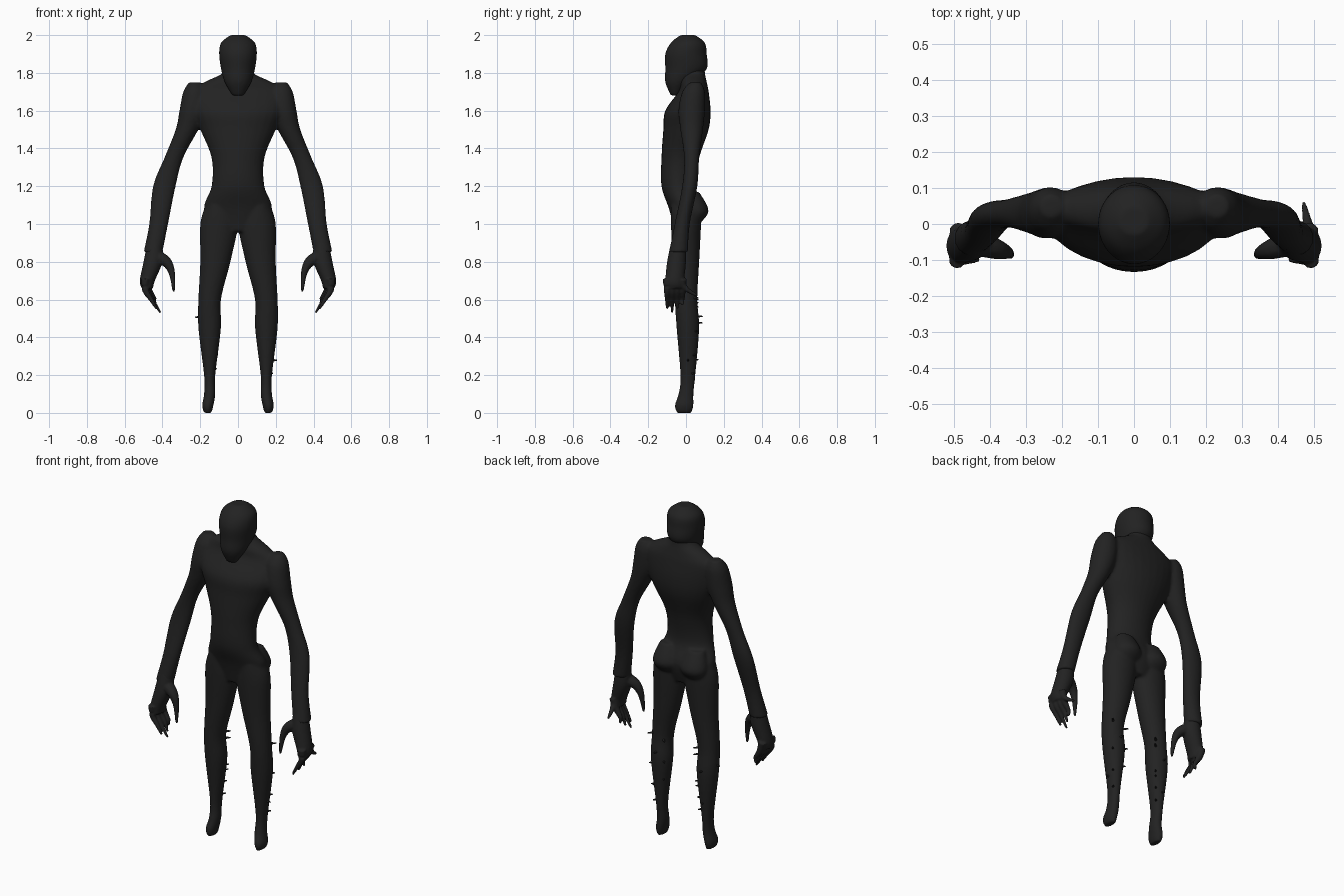
import bpy
import bmesh
import random
from math import cos, sin, tau
from mathutils import Vector

random.seed(4)
if "Cube" in bpy.data.objects:
    bpy.data.objects.remove(bpy.data.objects["Cube"])

# One dark colour for the whole figure
color = (.016, .016, .016, 1)
skin = bpy.data.materials.new("charcoal skin")
skin.use_nodes = True
skin.diffuse_color = color
skin.node_tree.nodes["Principled BSDF"].inputs["Base Color"].default_value = color


def spline(points, steps=5):
    """Smooth curve passing through every point, in any number of dimensions."""
    points = [Vector(point) for point in points]
    padded = [points[0]] + points + [points[-1]]
    curve = []
    for before, start, end, after in zip(padded, padded[1:], padded[2:], padded[3:]):
        leave, arrive = (end - before) / 2, (after - start) / 2
        for step in range(steps):
            t = step / steps
            bend = leave * (1 - t) - arrive * t
            blend = t * t * (3 - 2 * t)
            straight = start + (end - start) * blend
            slope = (leave * (1 - t) - arrive * t) * t * (1 - t)
            curve.append(straight + slope)
    return curve + [points[-1]]


def bridge(bm, rings):
    """Skin a list of vertex rings and cap both ends."""
    for lower, upper in zip(rings, rings[1:]):
        for i in range(len(lower)):
            bm.faces.new((lower[i - 1], lower[i], upper[i], upper[i - 1]))
    bm.faces.new(rings[0])
    bm.faces.new(rings[-1])


def loft(bm, sections, side=1, count=28):
    """Stack level ellipses given as height, centre x, centre y, half width, half depth."""
    rings = []
    for height, x, y, wide, deep in spline(sections):
        angles = [tau * i / count for i in range(count)]
        rings.append([bm.verts.new((side * x + wide * cos(angle), y + deep * sin(angle), height))
                      for angle in angles])
    bridge(bm, rings)


def tube(bm, path, thick, thin, side=1, count=10):
    """Round tube that tapers along a curved path."""
    points = [Vector((side * x, y, z)) for x, y, z in spline(path)]
    last = len(points) - 1
    rings = []
    for k, point in enumerate(points):
        direction = points[min(k + 1, last)] - points[max(k - 1, 0)]
        turn = direction.to_track_quat('Z', 'Y')
        radius = thick + (thin - thick) * k / last
        angles = [tau * i / count for i in range(count)]
        rings.append([bm.verts.new(point + turn @ Vector((cos(angle), sin(angle), 0)) * radius)
                      for angle in angles])
    bridge(bm, rings)


def finish(name, bm, voxel, iterations):
    """Turn the lofts into one object, fused and softened like a sculpt."""
    bmesh.ops.recalc_face_normals(bm, faces=bm.faces[:])
    mesh = bpy.data.meshes.new(name)
    bm.to_mesh(mesh)
    bm.free()
    mesh.materials.append(skin)
    part = bpy.data.objects.new(name, mesh)
    bpy.context.collection.objects.link(part)
    fuse = part.modifiers.new("Fuse", 'REMESH')
    fuse.mode = 'VOXEL'
    fuse.voxel_size = voxel
    fuse.use_smooth_shade = True
    soften = part.modifiers.new("Soften", 'SMOOTH')
    soften.iterations = iterations


# Torso and neck: narrow waist, deep chest, sloping shoulders
torso = [(.96, 0, 0, .1, .06), (1.08, 0, 0, .18, .09), (1.2, 0, -.04, .14, .09),
         (1.35, 0, -.03, .14, .1), (1.5, 0, 0, .2, .12), (1.6, 0, .01, .24, .12),
         (1.7, 0, .04, .24, .08), (1.75, 0, .04, .18, .07), (1.8, 0, .04, .08, .06),
         (1.86, 0, .03, .07, .07)]
# Leg: broad thigh, slim calf, tiny foot
leg = [(1.1, .1, 0, .07, .08), (1, .1, 0, .1, .08), (.8, .12, 0, .08, .07),
       (.6, .15, 0, .06, .06), (.45, .15, .01, .06, .06), (.2, .15, .01, .03, .04),
       (.1, .15, 0, .03, .04), (.04, .16, -.01, .03, .05), (0, .16, -.01, .02, .04)]
buttock = [(1, .09, .04, .05, .03), (1.07, .09, .05, .08, .07), (1.17, .09, .03, .05, .04)]
# Arm: round shoulder, long bowed forearm
arm = [(1.75, .23, .05, .03, .03), (1.7, .23, .04, .06, .06), (1.6, .24, .03, .07, .07),
       (1.5, .27, .03, .06, .06), (1.35, .34, .03, .05, .04), (1.2, .39, .02, .06, .04),
       (1, .42, -.02, .05, .04), (.85, .45, -.04, .05, .05)]

body = bmesh.new()
loft(body, torso)
for side in (1, -1):
    for limb in (leg, buttock, arm):
        loft(body, limb, side)
finish("body", body, .009, 4)

# Head: domed skull with a forward, pointed jaw
head = bmesh.new()
loft(head, [(1.68, 0, -.06, .03, .02), (1.75, 0, -.04, .07, .07), (1.82, 0, 0, .09, .11),
            (1.9, 0, 0, .1, .11), (1.96, 0, .01, .09, .09), (2, 0, .01, .04, .04)])
finish("head", head, .009, 4)

# Hands: long palm, hooked thumb and curled claws
palm = [(.9, .44, -.04, .04, .04), (.8, .45, -.05, .05, .05),
        (.7, .48, -.06, .04, .05), (.66, .48, -.06, .03, .05)]
thumb = [(.44, -.05, .83), (.38, -.07, .8), (.35, -.08, .74), (.34, -.09, .64)]
for side, label in ((1, "left"), (-1, "right")):
    hand = bmesh.new()
    loft(hand, palm, side)
    tube(hand, thumb, .04, .006, side)
    for finger in range(4):
        y = -.1 + .027 * finger
        tip = .02 * abs(finger - 1)
        inward = .006 * finger
        tube(hand, [(.49, y, .71), (.49 - inward, y, .65), (.46 - inward, y, .6),
                    (.41 + tip, y, .53 + tip)], .024, .006, side)
    # One claw on the left hand splays backward
    if side == 1:
        tube(hand, [(.49, -.03, .69), (.48, .01, .65), (.47, .06, .62)], .02, .006)
    finish(label + "_hand", hand, .006, 2)

# Thorns: small barbs along the lower legs
thorns = bmesh.new()
for side in (1, -1):
    for k in range(9):
        height = .22 + .05 * k + random.uniform(-.02, .02)
        outward = Vector(random.choice(((1, 1, 0), (0, 1, 0), (-1, 1, 0), (1, 0, 0)))).normalized()
        reach = min(.06, .03 + .1 * (height - .2))
        center = Vector((.15, .01, height))
        tube(thorns, [center + outward * reach * .7, center + outward * (reach + .02)], .009, .003, side)
finish("leg_thorns", thorns, .003, 1)
